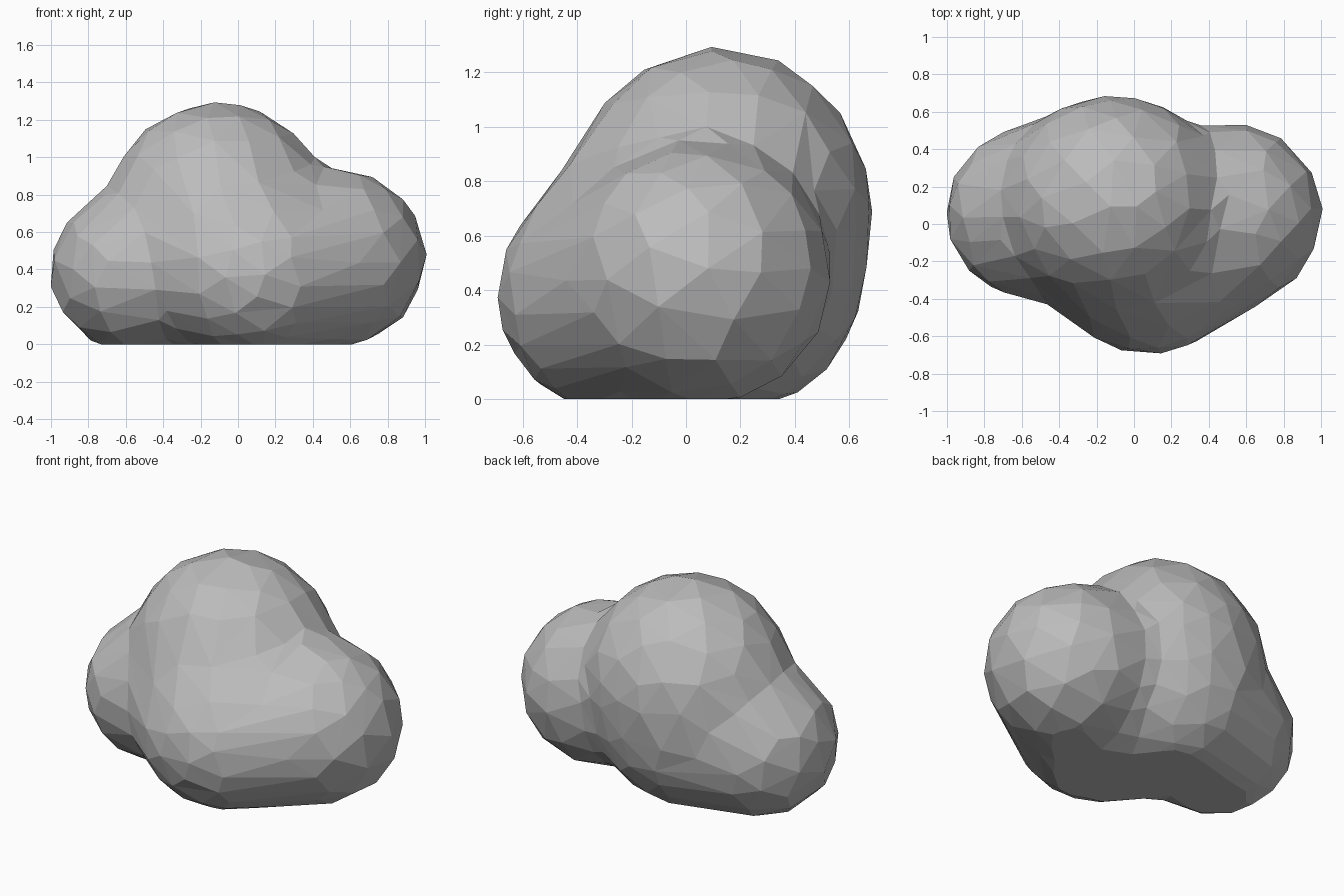
import bpy, bmesh
from mathutils import Vector

cube = bpy.data.objects.get("Cube")
if cube:
    bpy.data.objects.remove(cube)

# Rounded lumps: centre, radii, softness of the join to the lumps before it
LUMPS = [
    ((-0.11, 0.12, 0.67), (0.60, 0.56, 0.615), 0.0),   # crown
    ((-0.15, 0.19, 0.40), (0.50, 0.43, 0.43), 0.12),   # low back
    ((-0.55, 0.06, 0.39), (0.45, 0.45, 0.43), 0.14),   # right side
    ((0.52, 0.05, 0.46), (0.48, 0.48, 0.47), 0.15),    # left side
    ((0.08, -0.24, 0.385), (0.50, 0.45, 0.44), 0.23),  # front
]
CORE = Vector((0, 0, 0.4))


def lump_distance(p, centre, radii):
    q = Vector([(p[i] - centre[i]) / radii[i] for i in range(3)])
    return (q.length - 1) * min(radii)


def field(p):
    """Soft union of all the lumps."""
    total = None
    for centre, radii, soft in LUMPS:
        d = lump_distance(p, centre, radii)
        if total is None:
            total = d
        else:
            h = max(soft - abs(total - d), 0) / soft
            total = min(total, d) - h * h * soft / 4
    return total


def surface_point(direction):
    t = 1.6
    for _ in range(60):
        d = field(CORE + direction * t)
        if d < 0.001:
            break
        t -= d * 0.9
    return CORE + direction * t


# Boulder skin: a fine ball drawn in onto the lumps
bm = bmesh.new()
bmesh.ops.create_icosphere(bm, subdivisions=5, radius=1)
for v in bm.verts:
    v.co = surface_point(v.co.normalized())
mesh = bpy.data.meshes.new("boulder")
bm.to_mesh(mesh)
bm.free()
boulder = bpy.data.objects.new("boulder", mesh)
bpy.context.collection.objects.link(boulder)

# Reduce to broad irregular facets
facets = boulder.modifiers.new("facets", 'DECIMATE')
facets.ratio = 0.075
bpy.context.view_layer.objects.active = boulder
boulder.select_set(True)
bpy.ops.object.modifier_apply(modifier="facets")

# Flat base
bm = bmesh.new()
bm.from_mesh(mesh)
cut = bmesh.ops.bisect_plane(bm, geom=bm.verts[:] + bm.edges[:] + bm.faces[:],
                             plane_co=(0, 0, 0), plane_no=(0, 0, 1), clear_inner=True)
rim = [e for e in cut["geom_cut"] if isinstance(e, bmesh.types.BMEdge)]
bmesh.ops.contextual_create(bm, geom=rim)
bmesh.ops.recalc_face_normals(bm, faces=bm.faces[:])
for f in bm.faces:
    f.smooth = False
bm.to_mesh(mesh)
bm.free()

# Stone colour
stone = bpy.data.materials.new("grey stone")
stone.use_nodes = True
grey = (0.5, 0.5, 0.5, 1)
stone.diffuse_color = grey
stone.node_tree.nodes["Principled BSDF"].inputs["Base Color"].default_value = grey
mesh.materials.append(stone)
